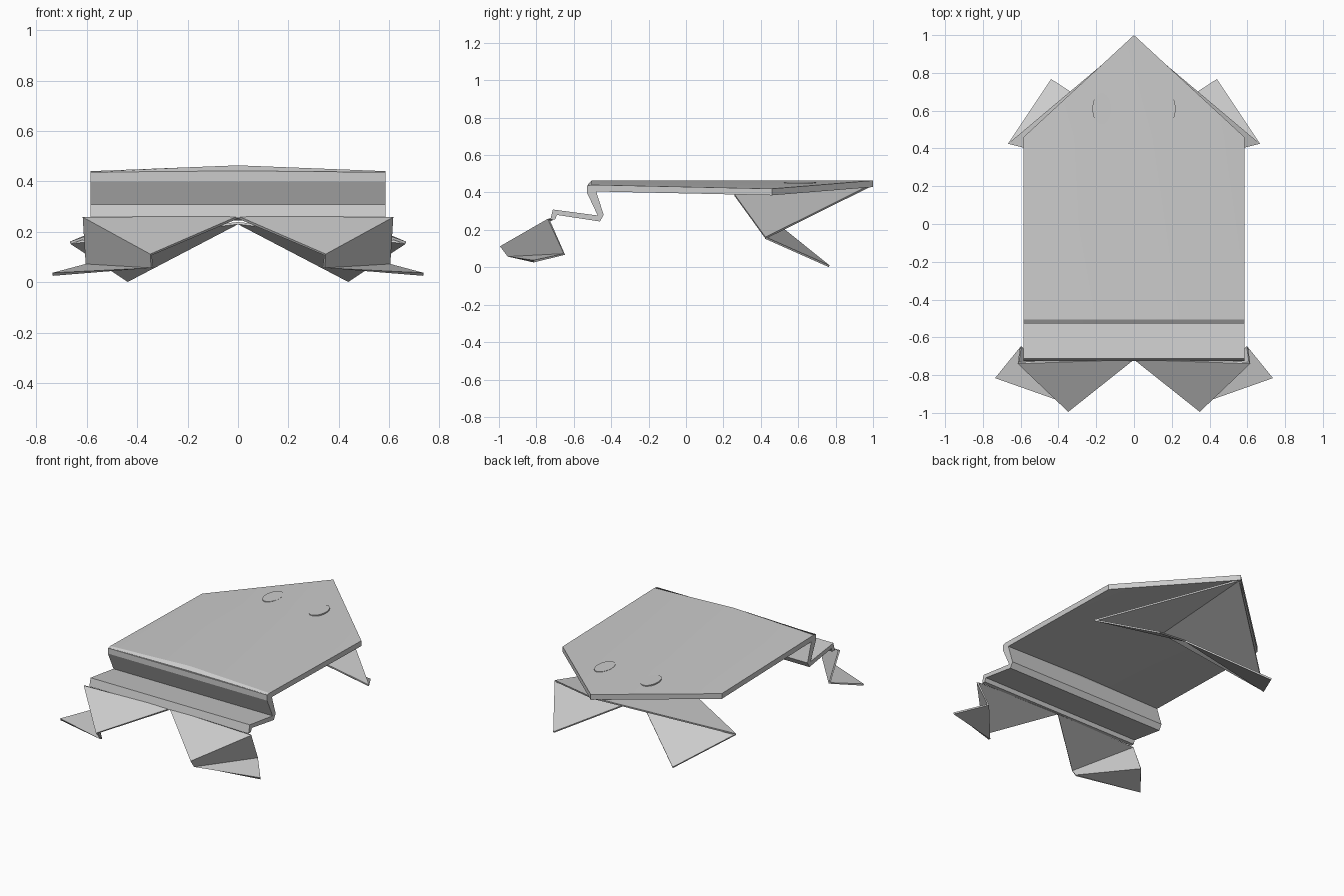
import bpy, math

if "Cube" in bpy.data.objects:
    bpy.data.objects.remove(bpy.data.objects["Cube"])

# one paper colour
paper = bpy.data.materials.new("grey paper")
paper.diffuse_color = (0.6, 0.6, 0.6, 1)
paper.use_nodes = True
paper.node_tree.nodes["Principled BSDF"].inputs["Base Color"].default_value = paper.diffuse_color


def make(name, verts, faces, thick=0, smooth=False):
    """Mesh object; an optional thickness turns a sheet into folded paper."""
    me = bpy.data.meshes.new(name)
    me.from_pydata(verts, [], faces)
    me.materials.append(paper)
    ob = bpy.data.objects.new(name, me)
    bpy.context.collection.objects.link(ob)
    if thick:
        sol = ob.modifiers.new("paper thickness", 'SOLIDIFY')
        sol.thickness = thick
        sol.offset = 0
    if smooth:
        bpy.context.view_layer.objects.active = ob
        ob.select_set(True)
        bpy.ops.object.shade_smooth_by_angle(angle=math.radians(30))
        ob.select_set(False)
    return ob


def both_sides(name, verts, faces, thick):
    for side, s in (("right", 1), ("left", -1)):
        make(f"{side}_{name}", [(s * x, y, z) for x, y, z in verts], faces, thick)


# body: gently ridged slab with a pointed nose
W = 0.585
top = [(-W, -0.525, 0.437), (0, -0.525, 0.442), (W, -0.525, 0.437),
       (-W, -0.505, 0.441), (0, -0.505, 0.464), (W, -0.505, 0.441),
       (-W, 0.46, 0.42), (0, 0.46, 0.464), (W, 0.46, 0.42), (0, 1.0, 0.464)]
n = len(top)
quads = [(0, 1, 4, 3), (1, 2, 5, 4), (3, 4, 7, 6), (4, 5, 8, 7), (6, 7, 9), (7, 8, 9)]
rim = [0, 3, 6, 9, 8, 5, 2, 1]
faces = quads + [tuple(i + n for i in reversed(f)) for f in quads]
faces += [(a, b, b + n, a + n) for a, b in zip(rim, rim[1:] + rim[:1])]
make("body", top + [(x, y, z - 0.035) for x, y, z in top], faces, smooth=True)

# pleated spring fold behind the body
prof = [(-0.53, 0.437), (-0.53, 0.40), (-0.472, 0.277), (-0.712, 0.309), (-0.725, 0.256),
        (-0.70, 0.256), (-0.69, 0.28), (-0.46, 0.245), (-0.44, 0.28), (-0.48, 0.405), (-0.505, 0.437)]
m = len(prof)
make("pleat", [(x, y, z) for x in (-W, W) for y, z in prof],
     [tuple(range(m)), tuple(range(2 * m - 1, m - 1, -1))]
     + [(i, (i + 1) % m, (i + 1) % m + m, i + m) for i in range(m)])

# jumping legs: thigh, shin and foot flaps
hip, knee = (0, -0.715, 0.258), (0.612, -0.735, 0.258)
toe, heel_out = (0.345, -0.99, 0.11), (0.6, -0.65, 0.07)
toe_low, foot_tip = (0.34, -0.95, 0.058), (0.735, -0.815, 0.032)
both_sides("jumping_leg", [hip, knee, toe, heel_out, toe_low, foot_tip],
           [(0, 2, 1), (1, 2, 4, 3), (3, 4, 5)], 0.012)

# arms under the head: upper flap and forearm flap
nose, root = (0, 0.985, 0.435), (0, 0.26, 0.385)
elbow, hand = (0.665, 0.425, 0.157), (0.438, 0.765, 0.006)
inner = (0, 0.48, 0.235)
both_sides("arm_upper", [nose, root, elbow], [(0, 1, 2)], 0.01)
both_sides("arm_lower", [elbow, hand, inner], [(0, 1, 2)], 0.01)

# eyes: thin oval plates on the head
for side, s in (("right", 1), ("left", -1)):
    k = 24
    ring = [(s * 0.17 + 0.05 * math.cos(2 * math.pi * i / k),
             0.61 + 0.085 * math.sin(2 * math.pi * i / k)) for i in range(k)]
    z = 0.456
    make(f"{side}_eye", [(x, y, h) for h in (z - 0.008, z) for x, y in ring],
         [tuple(reversed(range(k))), tuple(range(k, 2 * k))]
         + [(i, (i + 1) % k, (i + 1) % k + k, i + k) for i in range(k)])
